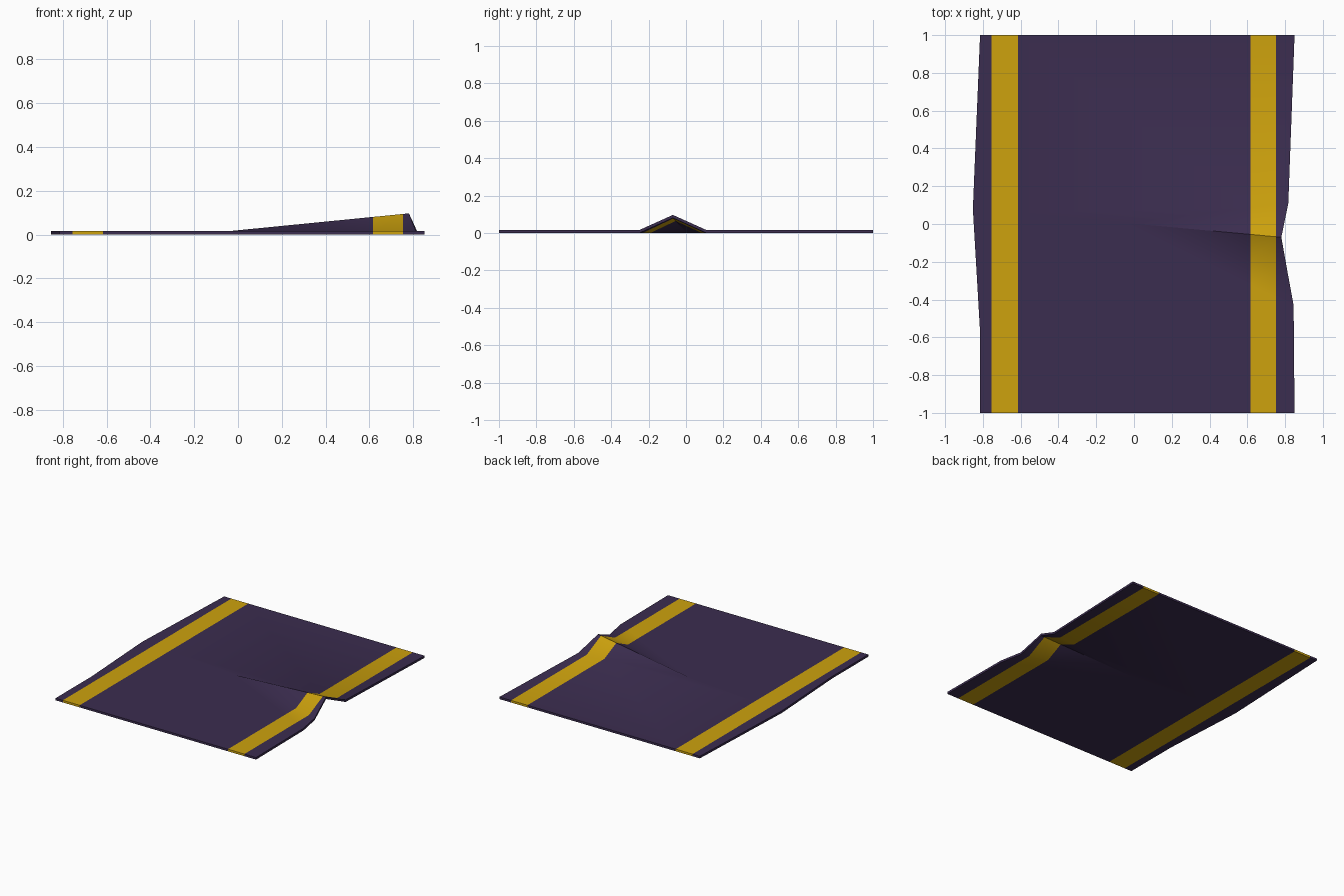
import bpy, bmesh

if "Cube" in bpy.data.objects:
    bpy.data.objects.remove(bpy.data.objects["Cube"])

THICK = 0.016          # rug thickness
RIDGE = 0.097          # top of the wrinkle
STRIPES = ((-0.755, -0.615), (0.617, 0.753))


def material(name, rgb):
    m = bpy.data.materials.new(name)
    m.diffuse_color = (*rgb, 1)
    m.use_nodes = True
    m.node_tree.nodes["Principled BSDF"].inputs["Base Color"].default_value = m.diffuse_color
    return m


purple = material("dark purple", (0.044, 0.026, 0.079))
gold = material("gold", (0.61, 0.36, 0.004))

# Key points of the top surface: slightly wavy edges and one wrinkle
pts = {
    "start": (-0.04, 0.005, THICK), "peak": (0.78, -0.07, RIDGE),
    "foot_n": (0.817, 0.11, THICK), "foot_s": (0.812, -0.25, THICK),
    "right": (0.845, -0.43, THICK),
    "fr": (0.85, -1, THICK), "br": (0.85, 1, THICK),
    "bl": (-0.815, 1, THICK), "fl": (-0.815, -1, THICK),
    "left_n": (-0.853, 0.08, THICK), "left_s": (-0.815, -0.57, THICK),
}
bm = bmesh.new()
v = {k: bm.verts.new(p) for k, p in pts.items()}
for loop in ("start peak foot_n", "start foot_s peak", "start right foot_s",
             "start left_s fl fr right", "start foot_n br bl left_n",
             "start left_n left_s"):
    bm.faces.new([v[k] for k in loop.split()])

# Cut the stripe borders across the sheet
for x in (e for s in STRIPES for e in s):
    bmesh.ops.bisect_plane(bm, geom=bm.verts[:] + bm.edges[:] + bm.faces[:],
                           plane_co=(x, 0, 0), plane_no=(1, 0, 0))

# Give the sheet its thickness, straight down
ext = bmesh.ops.extrude_face_region(bm, geom=bm.faces[:], use_keep_orig=True)
for g in ext["geom"]:
    if isinstance(g, bmesh.types.BMVert):
        g.co.z -= THICK
bmesh.ops.recalc_face_normals(bm, faces=bm.faces[:])

# Colour the stripes by position
for f in bm.faces:
    x = f.calc_center_median().x
    f.material_index = int(any(a < x < b for a, b in STRIPES))

mesh = bpy.data.meshes.new("rug")
bm.to_mesh(mesh)
bm.free()
mesh.materials.append(purple)
mesh.materials.append(gold)
rug = bpy.data.objects.new("rug", mesh)
bpy.context.collection.objects.link(rug)
bpy.context.view_layer.objects.active = rug
rug.select_set(True)
bpy.ops.object.shade_smooth_by_angle()
